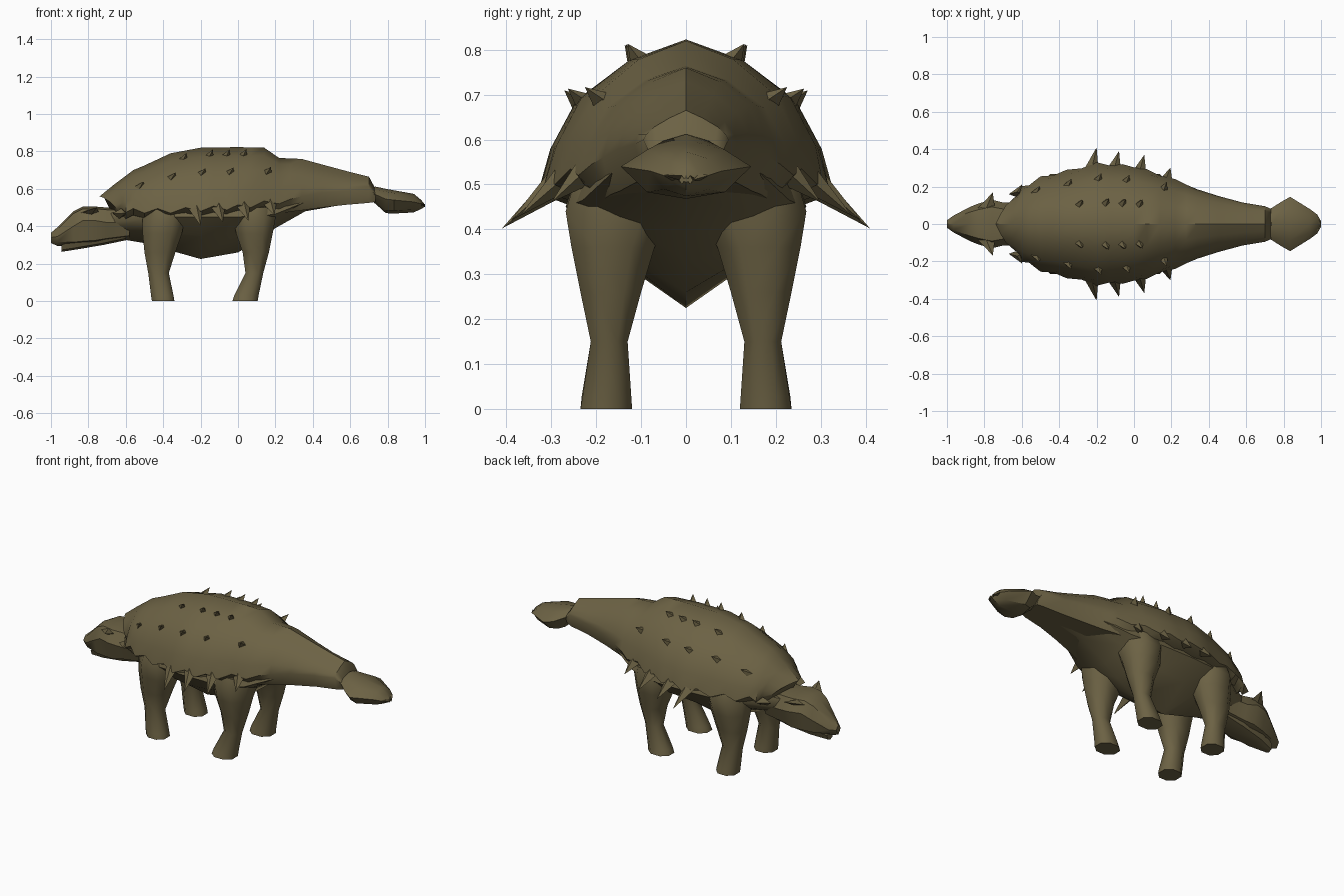
import bpy, bmesh, math
from mathutils import Vector

if "Cube" in bpy.data.objects:
    bpy.data.objects.remove(bpy.data.objects["Cube"])

hide = bpy.data.materials.new("olive_brown_hide")
hide.diffuse_color = (0.15, 0.122, 0.058, 1)
hide.use_nodes = True
hide.node_tree.nodes["Principled BSDF"].inputs["Base Color"].default_value = hide.diffuse_color


def finish(name, bm, angle=35):
    bmesh.ops.recalc_face_normals(bm, faces=bm.faces)
    me = bpy.data.meshes.new(name)
    bm.to_mesh(me)
    bm.free()
    ob = bpy.data.objects.new(name, me)
    bpy.context.collection.objects.link(ob)
    me.materials.append(hide)
    bpy.ops.object.select_all(action='DESELECT')
    ob.select_set(True)
    bpy.context.view_layer.objects.active = ob
    bpy.ops.object.shade_smooth_by_angle(angle=math.radians(angle))
    return ob


def loft(name, rings, angle=35):
    """Skin closed rings of equal length and cap both ends."""
    bm = bmesh.new()
    vs = [[bm.verts.new(p) for p in r] for r in rings]
    n = len(rings[0])
    for a, b in zip(vs, vs[1:]):
        for i in range(n):
            j = (i + 1) % n
            bm.faces.new((a[i], a[j], b[j], b[i]))
    bm.faces.new(vs[0])
    bm.faces.new(vs[-1])
    return finish(name, bm, angle)


def both(half):
    """Half section running top centre to bottom centre -> full ring."""
    return half + [(x, -y, z) for x, y, z in half[-2:0:-1]]


def lerp(table, x):
    for a, b in zip(table, table[1:]):
        if x <= b[0]:
            t = max(0, (x - a[0]) / (b[0] - a[0]))
            return [p + (q - p) * t for p, q in zip(a, b)]
    return list(table[-1])


# Armoured back and tail: x, half width, top, rim height, underside
SHELL = [(-.74, .13, .56, .49, .455), (-.66, .17, .625, .49, .44), (-.56, .215, .70, .48, .45),
         (-.50, .25, .725, .48, .45), (-.36, .285, .79, .48, .455), (-.20, .325, .82, .49, .46),
         (0, .31, .823, .50, .47), (.14, .265, .82, .52, .47), (.22, .235, .765, .53, .47),
         (.34, .185, .76, .56, .485), (.45, .15, .73, .58, .50), (.58, .115, .695, .59, .515),
         (.70, .095, .665, .60, .525), (.735, .08, .60, .57, .53)]
PROFILE = [(0, 1), (.4, .86), (.75, .6), (.93, .27), (1, 0)]


def shell_point(x, f):
    """Point on the shell surface at fraction f of the half width."""
    _, w, zt, zr, _ = lerp(SHELL, x)
    h = lerp(PROFILE, f)[1]
    return Vector((x, f * w, zr + (zt - zr) * h))


xs = [-.74, -.66, -.60, -.56, -.50, -.43, -.36, -.28, -.20, -.13, -.06, 0, .07,
      .14, .22, .28, .34, .45, .58, .70, .735]
rings = []
for i, x in enumerate(xs):
    _, w, zt, zr, zb = lerp(SHELL, x)
    scallop = (.015 if i % 2 else -.01) if -.65 < x < .25 else 0
    # Front collar leans back towards its rim
    tilt, sweep = {0: (.7, .35), 1: (.2, .15)}.get(i, (0, 0))
    peak = min(1, max(0, (x - .3) / .4)) * .5
    half = [(f * w, zr + (zt - zr) * (h + (1 - f - h) * peak)) for f, h in PROFILE]
    half[-1] = (w - scallop * .5, zr + scallop)
    half += [(.8 * w, zb + scallop * .6), (0, zb)]
    rings.append(both([(x + tilt * (zt - z) + sweep * y, y, z) for y, z in half]))
loft("armoured_back", rings, 40)

# Keeled belly running into the tail root: x, half width, top, side height, keel
BELLY = [(-.68, .10, .48, .42, .34), (-.50, .20, .52, .44, .31), (-.36, .255, .54, .45, .27),
         (-.20, .268, .54, .45, .225), (0, .268, .54, .45, .26), (.12, .255, .54, .455, .33),
         (.20, .23, .54, .465, .39), (.36, .16, .58, .53, .48), (.52, .11, .60, .56, .508)]
loft("belly", [both([(x, 0, t), (x, w * .9, t - .01), (x, w, s), (x, w * .66, s + (k - s) * .45),
                     (x, 0, k)]) for x, w, t, s, k in BELLY], 60)

# Head: x, half width, crown, cheek height, chin
HEAD = [(-1.0, .02, .365, .34, .31), (-.965, .045, .395, .345, .295), (-.88, .09, .48, .40, .295),
        (-.83, .11, .505, .43, .30), (-.76, .13, .505, .43, .305), (-.70, .115, .50, .42, .315),
        (-.58, .11, .50, .42, .33)]
loft("head", [both([(x, 0, t), (x, w * .7, t - .012), (x, w, c), (x, w * .75, k + .02), (x, 0, k)])
              for x, w, t, c, k in HEAD], 35)

# Lower jaw
JAW = [(-.945, .03, .30, .263), (-.85, .07, .33, .278), (-.72, .09, .36, .30), (-.60, .09, .38, .325)]
loft("lower_jaw", [both([(x, 0, t), (x, w, t), (x, w * .7, b + .01), (x, 0, b)])
                   for x, w, t, b in JAW])

# Tail club
CLUB = [(.715, .08, .60, .575, .535), (.735, .085, .612, .57, .52), (.79, .12, .60, .545, .47),
        (.835, .145, .592, .54, .468), (.94, .08, .573, .53, .474), (.98, .05, .54, .52, .493),
        (1.0, .015, .515, .51, .505)]
loft("tail_club", [both([(x, 0, t), (x, w * .6, t - .015), (x, w, c), (x, w * .6, b + .015), (x, 0, b)])
                   for x, w, t, c, b in CLUB])

# Legs: z, x range, y range for each level, thighs flaring into the belly
FRONT = [(0, -.46, -.34, .12, .235), (.03, -.465, -.345, .122, .232), (.15, -.48, -.37, .13, .212),
         (.26, -.50, -.335, .10, .235), (.36, -.51, -.30, .07, .253), (.44, -.51, -.285, .03, .268),
         (.50, -.49, -.30, .03, .25)]
REAR = [(0, -.03, .105, .12, .235), (.03, -.02, .11, .122, .23), (.15, .04, .135, .13, .212),
        (.26, .025, .165, .10, .235), (.36, -.01, .185, .07, .255), (.44, -.025, .20, .025, .268),
        (.50, -.02, .20, .02, .25)]


def leg(name, levels, side):
    out = []
    for z, x0, x1, y0, y1 in levels:
        cx, cy, rx, ry = (x0 + x1) / 2, (y0 + y1) / 2, (x1 - x0) / 2, (y1 - y0) / 2
        out.append([(cx + rx * dx, side * (cy + ry * dy), z) for dx, dy in
                    ((1, .45), (.45, 1), (-.45, 1), (-1, .45), (-1, -.45), (-.45, -1), (.45, -1), (1, -.45))])
    loft(name, out, 60)


def spike(name, base, tip, along, across):
    """Four-sided thorn; across is the half-thickness direction."""
    bm = bmesh.new()
    base, tip, across = Vector(base), Vector(tip), Vector(across)
    a = Vector((along, 0, 0))
    ring = [bm.verts.new(p) for p in (base + a, base + across, base - a, base - across)]
    top = bm.verts.new(tip)
    for i in range(4):
        bm.faces.new((ring[i], ring[(i + 1) % 4], top))
    bm.faces.new(ring)
    finish(name, bm, 20)


# Rim thorns (x, tip y, tip z), sweeping out and down
RIM = [(-.60, .21, .47), (-.20, .41, .402), (-.08, .39, .42), (.055, .37, .43), (.195, .30, .46)]
# Back studs: x and fraction of the half width
UPPER = [(-.30, .34), (-.16, .34), (-.07, .34), (.02, .34)]
MIDDLE = [(-.53, .72), (-.36, .72), (-.20, .72), (-.05, .72), (.15, .72)]

for side, label in ((1, "left"), (-1, "right")):
    leg("front_leg_" + label, FRONT, side)
    leg("rear_leg_" + label, REAR, side)
    flip = lambda p: Vector((p[0], side * p[1], p[2]))
    for x, y, z in RIM:
        b = shell_point(x - .03, .95)
        b.y -= .015
        b.z -= .05
        spike("rim_thorn_" + label, flip(b), flip((x, y, z)), .04, flip((.005, .012, .028)))
    for row, size in ((UPPER, (.035, .045)), (MIDDLE, (.045, .03))):
        for x, f in row:
            b = shell_point(x, f) - Vector((0, .008, .016))
            spike("back_stud_" + label, flip(b), flip(b + Vector((.025, size[0], size[1]))),
                  .03, flip((0, .026, -.012)))
    # Swept cheek horn, rooted inside the head
    spike("cheek_horn_" + label, (-.80, side * .06, .465), (-.755, side * .168, .50), .06,
          (0, 0, .025))
